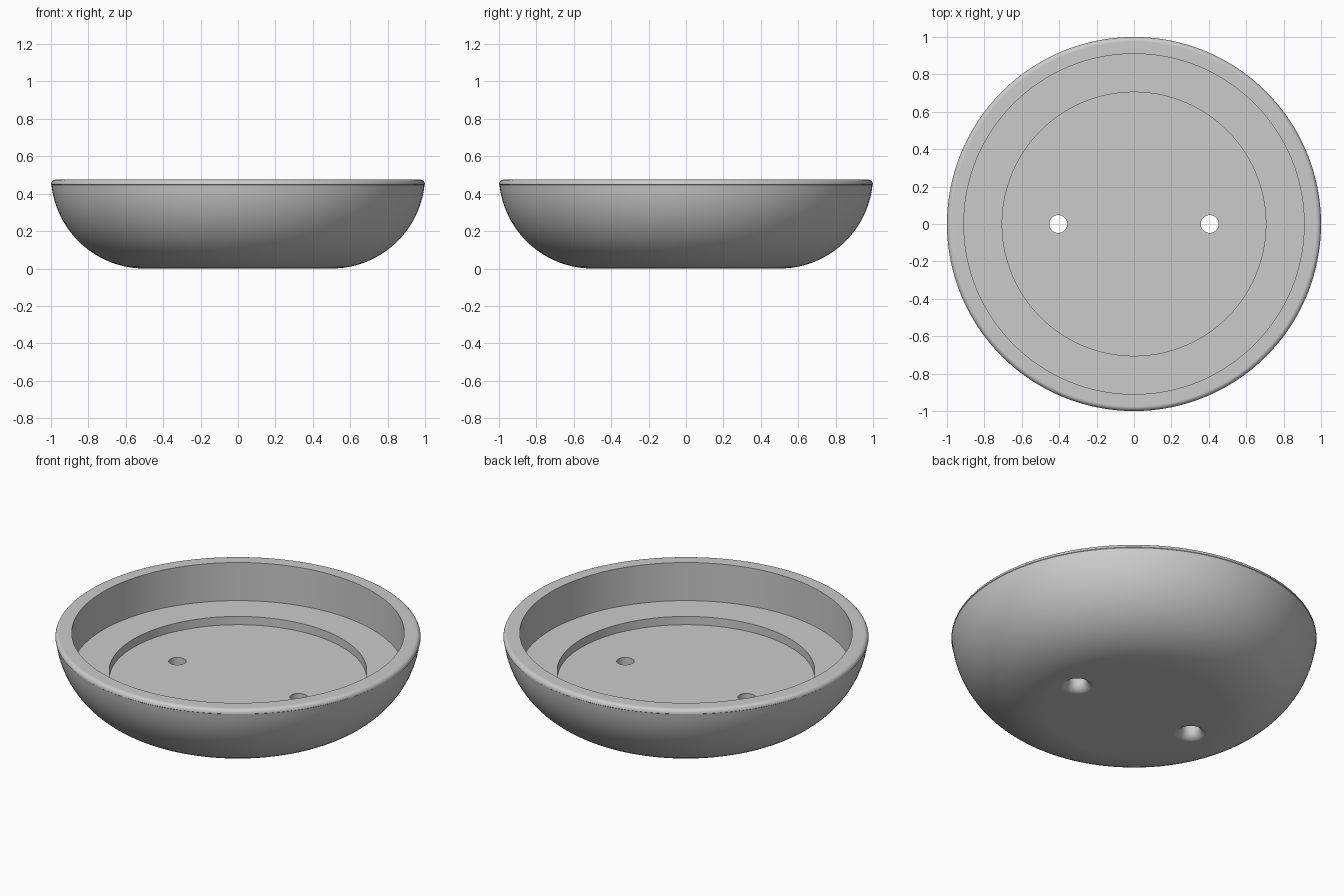
import bpy, bmesh
from math import sin, cos, pi, radians

cube = bpy.data.objects.get("Cube")
if cube:
    bpy.data.objects.remove(cube, do_unlink=True)

grey = bpy.data.materials.new("plain_grey")
grey.use_nodes = True
colour = (0.6, 0.6, 0.6, 1)
grey.diffuse_color = colour
grey.node_tree.nodes["Principled BSDF"].inputs["Base Color"].default_value = colour


def arc(cx, cz, r, start, end, n):
    """Points on a circular arc, angles in degrees."""
    angles = [radians(start + (end - start) * i / n) for i in range(n + 1)]
    return [(cx + r * cos(a), cz + r * sin(a)) for a in angles]


def lathe(name, profile, steps, x=0):
    """Revolve an open profile about z and close both ends with flat discs."""
    bm = bmesh.new()
    rings = []
    for r, z in profile:
        rings.append([bm.verts.new((r * cos(2 * pi * i / steps), r * sin(2 * pi * i / steps), z))
                      for i in range(steps)])
    for a, b in zip(rings, rings[1:]):
        for i in range(steps):
            j = (i + 1) % steps
            bm.faces.new((a[i], a[j], b[j], b[i]))
    bm.faces.new(rings[0])
    bm.faces.new(rings[-1])
    bmesh.ops.recalc_face_normals(bm, faces=bm.faces)
    mesh = bpy.data.meshes.new(name)
    bm.to_mesh(mesh)
    bm.free()
    mesh.materials.append(grey)
    obj = bpy.data.objects.new(name, mesh)
    obj.location.x = x
    bpy.context.collection.objects.link(obj)
    return obj


# Dish: round underside, softened rim, straight inner wall, ledge and recessed floor
height, rim_round = 0.475, 0.025
outline = arc(0.5, 0.5, 0.5, -90, -6, 24)
outline += arc(1 - rim_round, height - rim_round, rim_round, 0, 90, 6)
outline += [(0.91, height), (0.91, 0.245), (0.705, 0.245), (0.705, 0.195)]
dish = lathe("dish", outline, 128)
bpy.context.view_layer.objects.active = dish
dish.select_set(True)

# Two through holes, flared with a rounded edge at the underside
hole_r, flare = 0.048, 0.05
hole_outline = [(hole_r + flare, -0.05)]
hole_outline += arc(hole_r + flare, flare - 0.001, flare, 270, 180, 10)
hole_outline += [(hole_r, 0.3)]
for side in (-1, 1):
    cutter = lathe("hole_cutter", hole_outline, 40, side * 0.405)
    cutter.hide_render = True
    cut = dish.modifiers.new("hole", 'BOOLEAN')
    cut.operation = 'DIFFERENCE'
    cut.solver = 'EXACT'
    cut.object = cutter
    bpy.context.view_layer.update()
    bpy.ops.object.modifier_apply(modifier=cut.name)
    bpy.data.objects.remove(cutter, do_unlink=True)

# Smooth curves, crisp corners, flat discs
bpy.ops.object.shade_smooth_by_angle(angle=radians(30))
weighted = dish.modifiers.new("flat_discs", 'WEIGHTED_NORMAL')
weighted.keep_sharp = True
